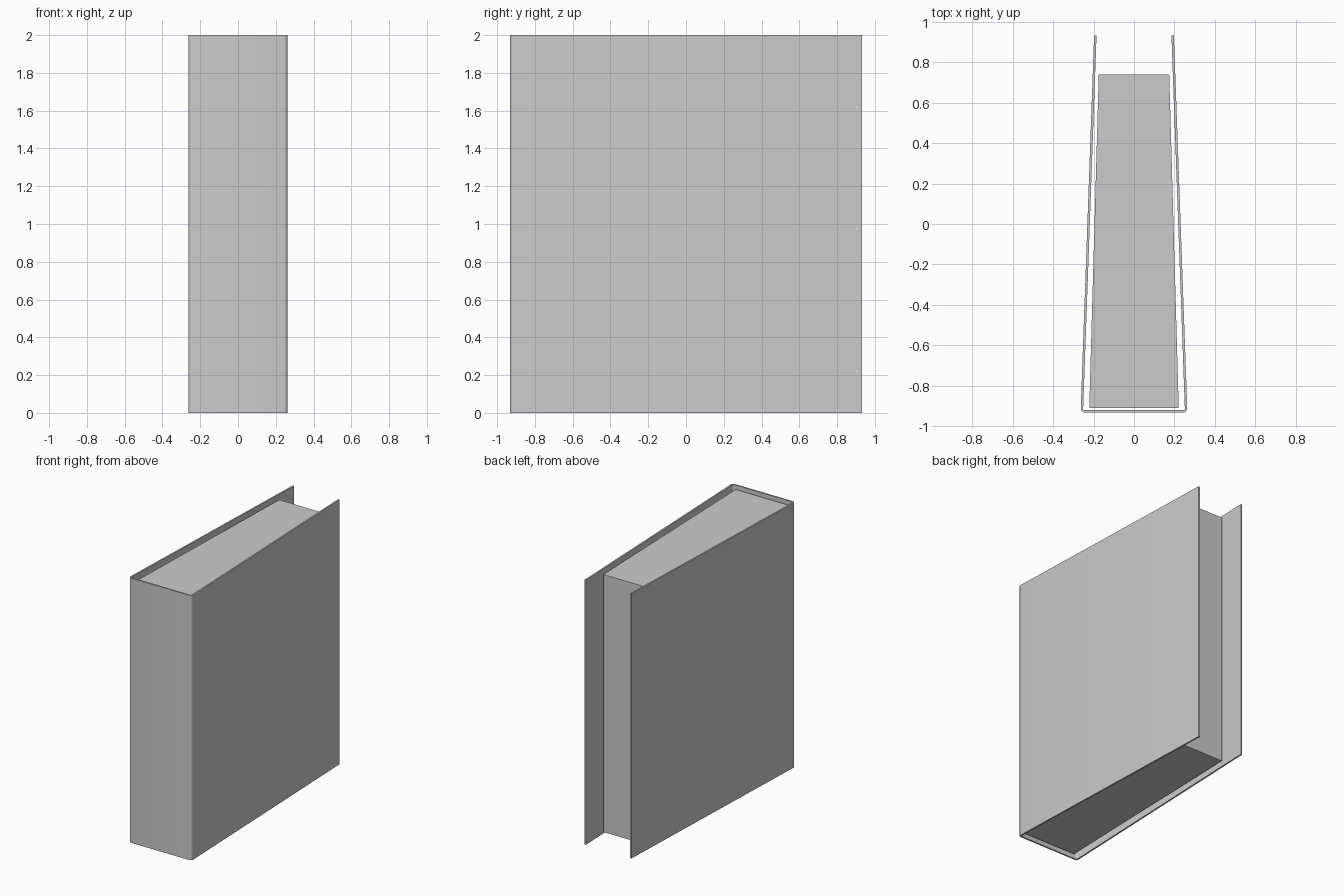
import bpy, bmesh, math

if "Cube" in bpy.data.objects:
    bpy.data.objects.remove(bpy.data.objects["Cube"])


def extrude_outline(name, outline, z0, z1):
    """Solid prism from a closed plan outline."""
    bm = bmesh.new()
    face = bm.faces.new([bm.verts.new((x, y, z0)) for x, y in outline])
    top = bmesh.ops.extrude_face_region(bm, geom=[face])["geom"]
    bmesh.ops.translate(bm, vec=(0, 0, z1 - z0),
                        verts=[v for v in top if isinstance(v, bmesh.types.BMVert)])
    bmesh.ops.recalc_face_normals(bm, faces=bm.faces)
    mesh = bpy.data.meshes.new(name)
    bm.to_mesh(mesh)
    bm.free()
    obj = bpy.data.objects.new(name, mesh)
    bpy.context.collection.objects.link(obj)
    return obj


# Cover: thin U-shaped sheet, boards tapering from the rounded spine corners
FRONT, BACK, HALF = -0.931, 0.931, 0.263
RADIUS, THICK, TAPER = 0.02, 0.012, 0.0358


def half_profile(r, steps=4):
    """Right half of the U, from board edge round to the spine."""
    cx, cy = HALF - RADIUS, FRONT + RADIUS
    a0, a1 = math.atan(TAPER), -math.pi / 2
    arc = []
    for i in range(steps + 1):
        a = a0 + (a1 - a0) * i / steps
        arc.append((cx + r * math.cos(a), cy + r * math.sin(a)))
    x, y = arc[0]
    return [(x - (BACK - y) * TAPER, BACK)] + arc


def full_profile(r):
    half = half_profile(r)
    return half + [(-x, y) for x, y in reversed(half)]


cover = extrude_outline(
    "cover", full_profile(RADIUS) + full_profile(RADIUS - THICK)[::-1], 0, 2)

# Page block: tapered solid set slightly inside the cover
pages = extrude_outline(
    "page_block",
    [(-0.221, -0.909), (0.221, -0.909), (0.174, 0.739), (-0.174, 0.739)],
    0.027, 1.973)

# Smooth only the rounded spine corners
bpy.ops.object.select_all(action='DESELECT')
cover.select_set(True)
bpy.context.view_layer.objects.active = cover
bpy.ops.object.shade_smooth_by_angle(angle=math.radians(30))
